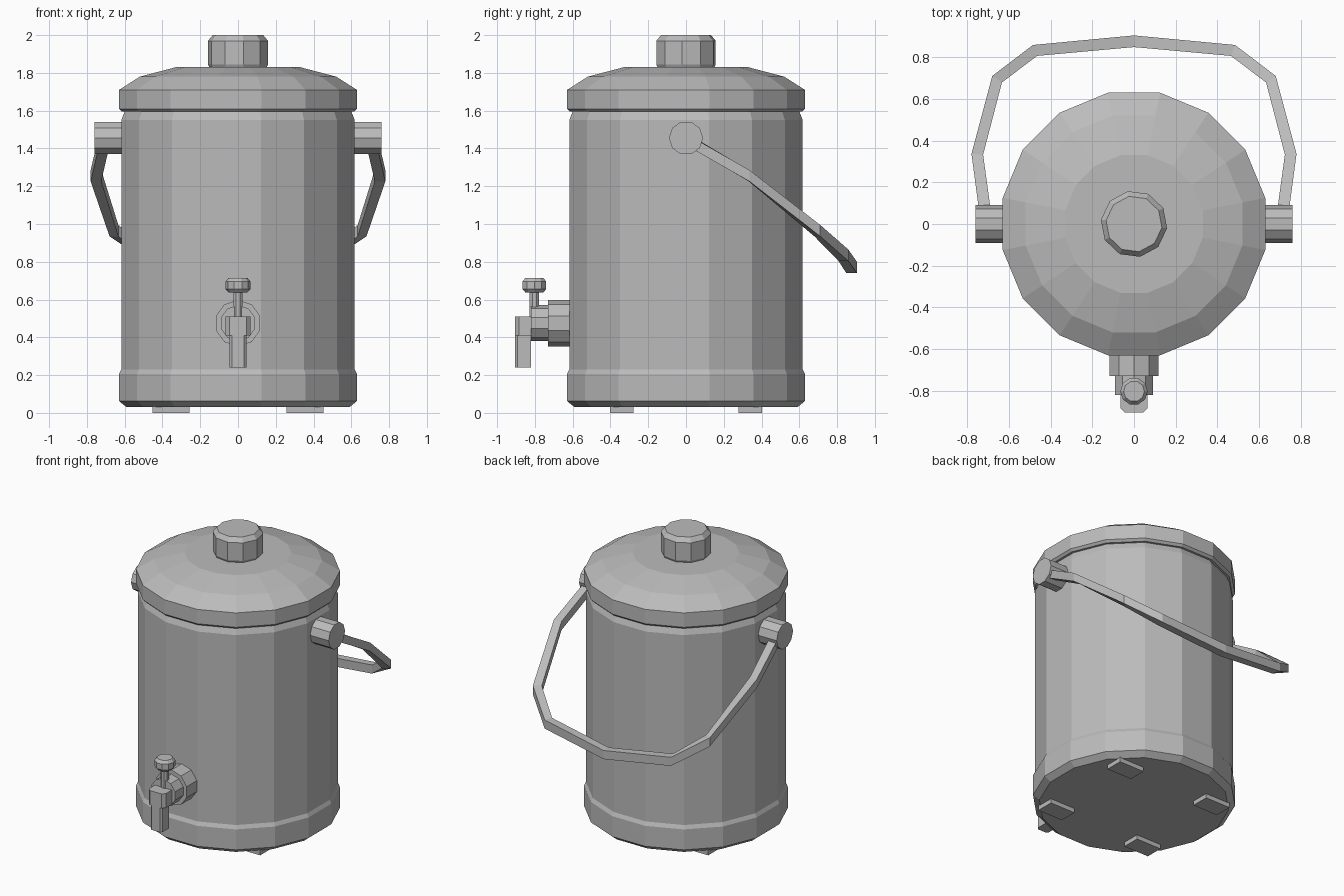
import bpy
import math
from mathutils import Matrix, Vector

if "Cube" in bpy.data.objects:
    bpy.data.objects.remove(bpy.data.objects["Cube"])

steel = bpy.data.materials.new("grey steel")
steel.diffuse_color = (0.5, 0.5, 0.5, 1)
steel.use_nodes = True
steel.node_tree.nodes["Principled BSDF"].inputs["Base Color"].default_value = steel.diffuse_color


def make(name, verts, faces):
    me = bpy.data.meshes.new(name)
    me.from_pydata([tuple(v) for v in verts], [], faces)
    me.materials.append(steel)
    ob = bpy.data.objects.new(name, me)
    bpy.context.collection.objects.link(ob)
    return ob


def skin(name, rings):
    """Closed skin over a stack of equal rings, capped at both ends."""
    n = len(rings[0])
    faces = [tuple(reversed(range(n)))]
    for k in range(len(rings) - 1):
        for i in range(n):
            j = (i + 1) % n
            faces.append((k * n + i, k * n + j, (k + 1) * n + j, (k + 1) * n + i))
    faces.append(tuple(range((len(rings) - 1) * n, len(rings) * n)))
    return make(name, [v for r in rings for v in r], faces)


def lathe(name, profile, sides, phase=0.0, loc=(0, 0, 0), rot=None):
    """Turn (radius, height) pairs around z, then rotate and place."""
    m = Matrix.Translation(loc) @ (rot or Matrix())
    rings = []
    for r, z in profile:
        angs = [math.radians(phase) + math.tau * i / sides for i in range(sides)]
        rings.append([m @ Vector((r * math.cos(a), r * math.sin(a), z)) for a in angs])
    return skin(name, rings)


def box(name, x0, x1, y0, y1, z0, z1, cut=0.0):
    """Box whose two front upright edges may be chamfered."""
    if cut:
        ring = [(x0, y0 + cut), (x0 + cut, y0), (x1 - cut, y0), (x1, y0 + cut), (x1, y1), (x0, y1)]
    else:
        ring = [(x0, y0), (x1, y0), (x1, y1), (x0, y1)]
    return skin(name, [[(x, y, z) for x, y in ring] for z in (z0, z1)])


# 16-sided body and lid, flats facing the axes
k = 1 / math.cos(math.pi / 16)
lathe("body", [(r * k, z) for r, z in [
    (0.59, 0.03), (0.63, 0.063), (0.63, 0.205), (0.618, 0.23),
    (0.618, 1.55), (0.60, 1.595), (0.60, 1.62)]], 16, 11.25)
lathe("lid", [(r * k, z) for r, z in [
    (0.615, 1.595), (0.63, 1.61), (0.63, 1.71), (0.52, 1.78), (0.33, 1.83)]], 16, 11.25)
lathe("lid_knob", [(0.15, 1.825), (0.16, 1.845), (0.16, 1.97), (0.135, 2.0)], 10, 28.6)

# Feet
for sx in (-1, 1):
    for sy in (-1, 1):
        box("foot", sx * 0.355 - 0.097, sx * 0.355 + 0.097,
            sy * 0.34 - 0.062, sy * 0.34 + 0.062, 0, 0.035)

# Handle pivots
for s in (-1, 1):
    lathe("handle_pivot", [(0.09, 0.58), (0.09, 0.76)], 10, 0, (0, 0, 1.455),
          Matrix.Rotation(s * math.pi / 2, 4, 'Y') @ Matrix.Rotation(math.pi / 2, 4, 'Z'))

# Swinging handle: half path mirrored in x
half = [(0.715, 0.06, 1.415), (0.752, 0.335, 1.255), (0.657, 0.695, 0.965),
        (0.475, 0.833, 0.835), (0, 0.877, 0.77)]
path = [Vector(p) for p in half] + [Vector((-x, y, z)) for x, y, z in reversed(half[:-1])]
rings = []
for i, p in enumerate(path):
    a = (p - path[max(i - 1, 0)]).xy
    b = (path[min(i + 1, len(path) - 1)] - p).xy
    t = ((a.normalized() if a.length else a) + (b.normalized() if b.length else b)).normalized()
    out = Vector((t.y, -t.x, 0)) * 0.028
    up = Vector((0, 0, 0.03))
    rings.append([p + out - up, p + out + up, p - out + up, p - out - up])
skin("handle", rings)

# Tap: two collars pointing forward, spout, stem and turn knob
forward = Matrix.Rotation(math.pi / 2, 4, 'X')
lathe("tap_collar", [(0.123, 0.58), (0.123, 0.73)], 10, 18, (0, 0, 0.475), forward)
lathe("tap_barrel", [(0.095, 0.70), (0.095, 0.82)], 10, 18, (0, 0, 0.475), forward)
box("spout_head", -0.065, 0.065, -0.905, -0.80, 0.41, 0.51, 0.02)
box("spout", -0.045, 0.045, -0.905, -0.82, 0.24, 0.42, 0.012)
lathe("tap_stem", [(0.027, 0.48), (0.027, 0.66)], 8, 22.5, (0, -0.803, 0))
lathe("tap_knob", [(0.05, 0.638), (0.066, 0.655), (0.066, 0.695), (0.05, 0.715)],
      10, 0, (0, -0.803, 0))

# Consistent outward normals
import bmesh
for ob in bpy.context.collection.objects:
    bm = bmesh.new()
    bm.from_mesh(ob.data)
    bmesh.ops.recalc_face_normals(bm, faces=bm.faces)
    bm.to_mesh(ob.data)
    bm.free()
